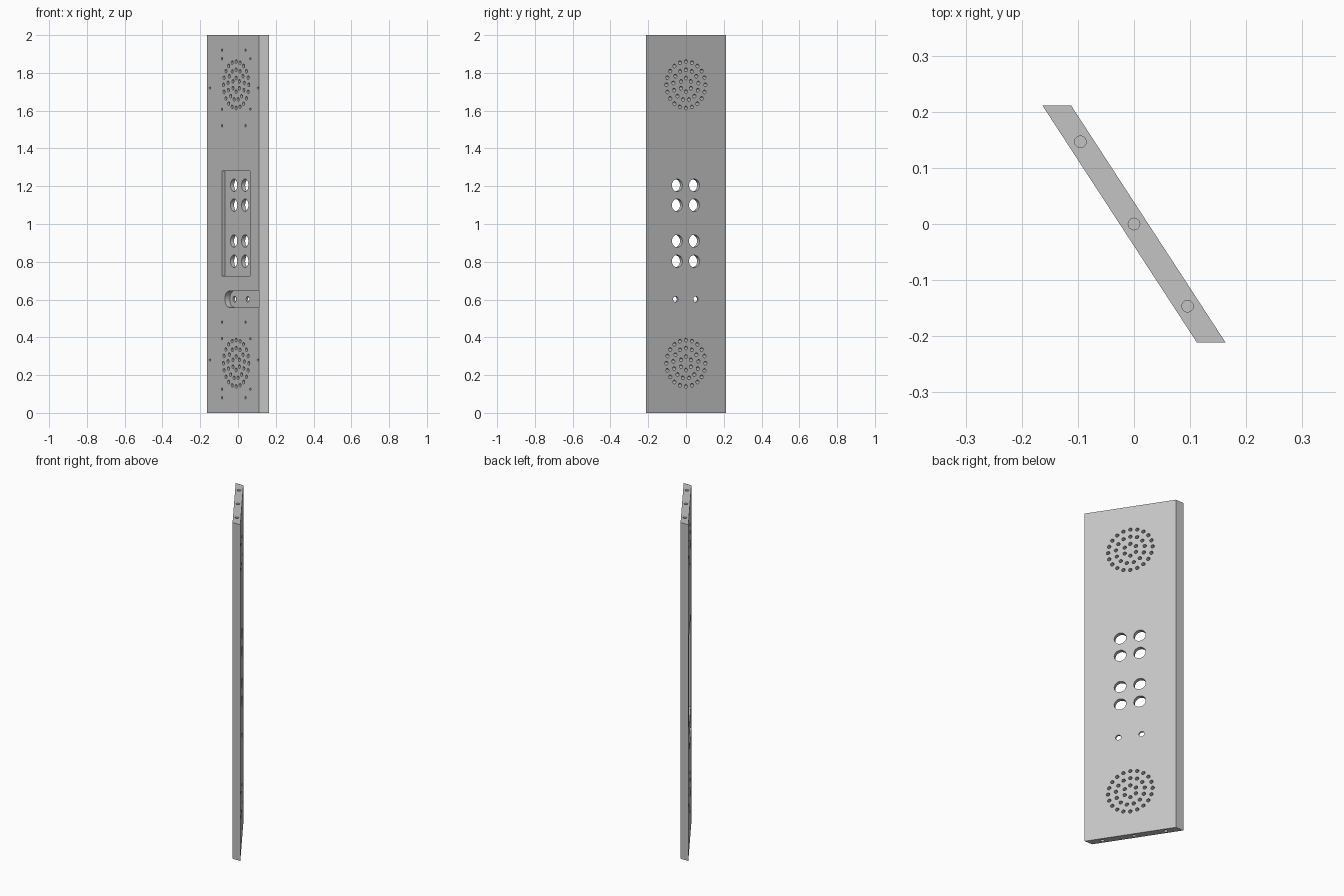
import bpy, bmesh, math
from mathutils import Matrix

cube = bpy.data.objects.get("Cube")
if cube:
    bpy.data.objects.remove(cube, do_unlink=True)

# Local frame: X runs along the panel, Y through its thickness, Z up
TURN = -math.atan2(0.422, 0.275)
HALF = 0.0214          # half thickness
MID = 0.014            # centre line of the fittings

grey = bpy.data.materials.new("light grey")
grey.use_nodes = True
colour = (0.55, 0.55, 0.55, 1)
grey.diffuse_color = colour
grey.node_tree.nodes["Principled BSDF"].inputs["Base Color"].default_value = colour


def finish(bm, name):
    bmesh.ops.recalc_face_normals(bm, faces=bm.faces)
    mesh = bpy.data.meshes.new(name)
    bm.to_mesh(mesh)
    bm.free()
    mesh.materials.append(grey)
    obj = bpy.data.objects.new(name, mesh)
    obj.rotation_euler.z = TURN
    bpy.context.collection.objects.link(obj)
    return obj


def prism(bm, points, direction):
    face = bm.faces.new([bm.verts.new(p) for p in points])
    new = bmesh.ops.extrude_face_region(bm, geom=[face])["geom"]
    bmesh.ops.translate(bm, vec=direction,
                        verts=[v for v in new if isinstance(v, bmesh.types.BMVert)])


def drill(bm, u, z, radius, y0=-0.05, y1=0.05, sides=16):
    place = Matrix.Translation((u, (y0 + y1) / 2, z)) @ Matrix.Rotation(math.pi / 2, 4, 'X')
    bmesh.ops.create_cone(bm, cap_ends=True, segments=sides, radius1=radius,
                          radius2=radius, depth=y1 - y0, matrix=place)


def cut(target, cutter):
    cutter.hide_render = True
    mod = target.modifiers.new("cut", 'BOOLEAN')
    mod.operation = 'DIFFERENCE'
    mod.solver = 'EXACT'
    mod.object = cutter
    bpy.context.view_layer.update()
    bpy.ops.object.modifier_apply(modifier=mod.name)
    bpy.data.objects.remove(cutter, do_unlink=True)


# Panel with mitred ends
bm = bmesh.new()
prism(bm, [(-0.266, -HALF, 0), (0.238, -HALF, 0), (0.266, HALF, 0), (-0.238, HALF, 0)], (0, 0, 2))
panel = finish(bm, "panel")
bpy.context.view_layer.objects.active = panel
panel.select_set(True)

# Recesses in the front: a rectangular pocket and a round-ended slot
bm = bmesh.new()
left, right, low, high = MID - 0.136, MID + 0.136, 0.725, 1.28
prism(bm, [(left, -0.05, low), (right, -0.05, low), (right, -0.05, high), (left, -0.05, high)],
      (0, 0.05 - HALF + 0.02, 0))
r, slot_z = 0.043, 0.602
arc = [math.pi * (0.5 + i / 16) for i in range(17)]
slot = [(-0.052 + r * math.cos(a), -0.05, slot_z + r * math.sin(a)) for a in arc]
slot += [(0.2373, -0.05, slot_z - r), (0.2373, -0.05, slot_z + r)]
prism(bm, slot, (0, 0.05 - HALF + 0.031, 0))
cut(panel, finish(bm, "recess_cutter"))

bm = bmesh.new()
# Button holes and small slot holes
for z in (1.205, 1.1, 0.91, 0.803):
    for side in (-1, 1):
        drill(bm, 0.016 + side * 0.054, z, 0.033, sides=32)
for side in (-1, 1):
    drill(bm, 0.016 + side * 0.064, slot_z, 0.0155)

# Grille holes and blind screw holes, repeated at both ends
screws = [(-0.123, 0.92), (0.106, 0.92), (-0.123, 0.875), (0.152, 0.875), (-0.241, 0.72),
          (0.225, 0.72), (-0.123, 0.607), (0.152, 0.607), (-0.123, 0.52), (0.106, 0.52)]
for end in (-1, 1):
    for radius, count in ((0.123, 20), (0.08, 13), (0.036, 6)):
        for i in range(count):
            a = math.tau * i / count
            drill(bm, MID + radius * math.sin(a), 1 + end * 0.737 + radius * math.cos(a), 0.01)
    for u, z in screws:
        drill(bm, u, 1 + end * z, 0.0065, y1=-0.003, sides=12)
    # Dowel holes in the top and bottom edges
    for u in (-0.175, 0, 0.175):
        bmesh.ops.create_cone(bm, cap_ends=True, segments=12, radius1=0.0105, radius2=0.0105,
                              depth=0.16, matrix=Matrix.Translation((u, 0, 1 + end)))
cut(panel, finish(bm, "hole_cutter"))

bpy.ops.object.shade_smooth_by_angle(angle=math.radians(35))
